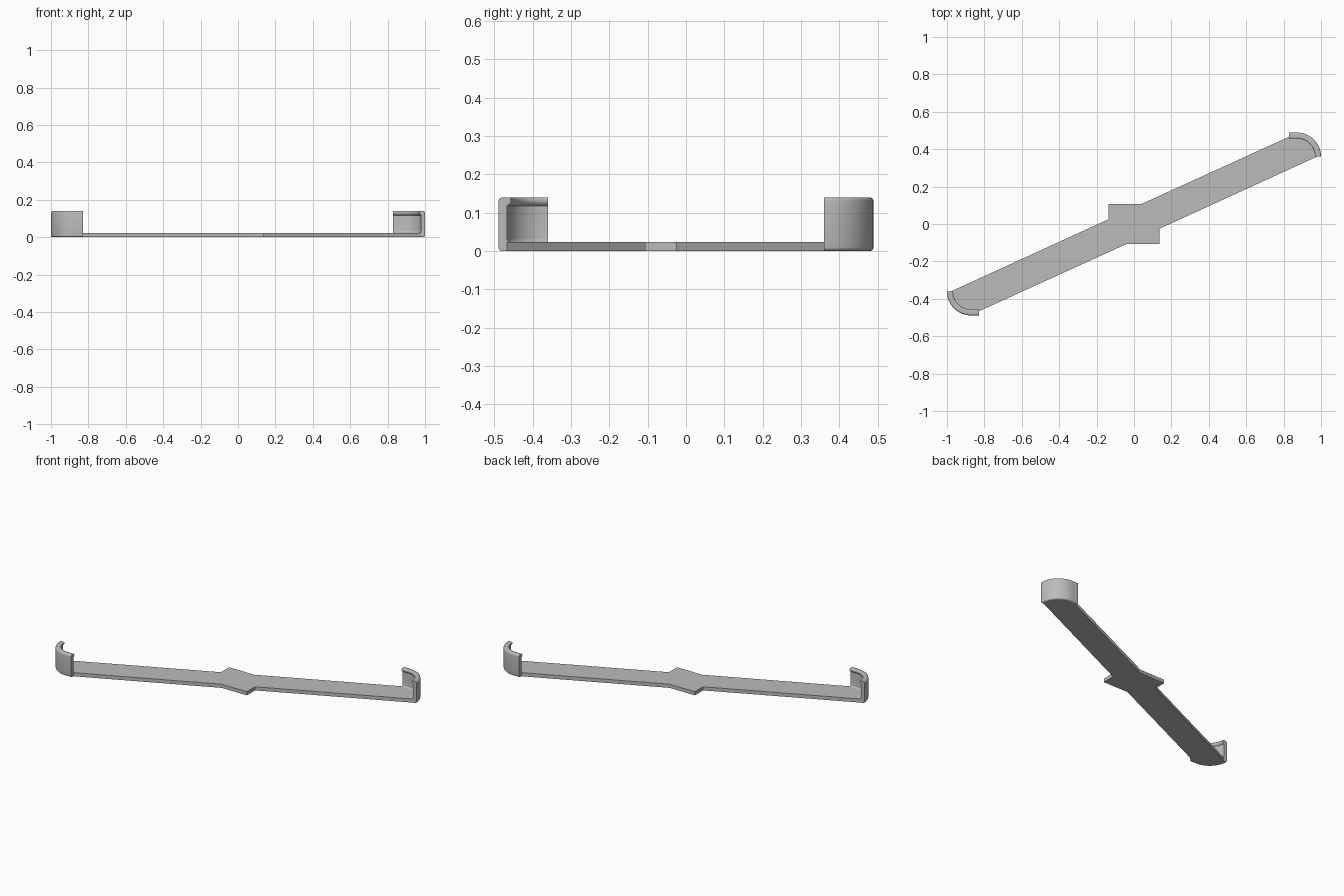
import bpy, bmesh, math

cube = bpy.data.objects.get("Cube")
if cube:
    bpy.data.objects.remove(cube, do_unlink=True)

# Single grey material
grey = bpy.data.materials.new("plain grey")
grey.use_nodes = True
colour = (0.5, 0.5, 0.5, 1)
grey.diffuse_color = colour
grey.node_tree.nodes["Principled BSDF"].inputs["Base Color"].default_value = colour

PLATE = 0.023    # plate thickness
WALL = 0.022     # clip wall thickness
HEIGHT = 0.14
RADIUS = 0.129
CENTRE = (0.871, 0.36)
STEPS = 20


def clip_path(inset):
    """Plan of the clip, moved inwards: short straight, then quarter arc."""
    r = RADIUS - inset
    points = [(0.83, CENTRE[1] + r)]
    for i in range(STEPS + 1):
        a = math.pi / 2 * (1 - i / STEPS)
        points.append((CENTRE[0] + r * math.cos(a), CENTRE[1] + r * math.sin(a)))
    return points


def finish(name, bm):
    bmesh.ops.recalc_face_normals(bm, faces=bm.faces)
    mesh = bpy.data.meshes.new(name)
    bm.to_mesh(mesh)
    bm.free()
    mesh.materials.append(grey)
    obj = bpy.data.objects.new(name, mesh)
    bpy.context.collection.objects.link(obj)
    bpy.ops.object.select_all(action="DESELECT")
    obj.select_set(True)
    bpy.context.view_layer.objects.active = obj
    bpy.ops.object.shade_smooth_by_angle(angle=math.radians(35))
    return obj


# Base plate: half outline, repeated by a half turn
half = [(-0.137, 0.107), (0.04, 0.107)] + clip_path(WALL) + [(0.137, -0.025)]
outline = half + [(-x, -y) for x, y in half]
bm = bmesh.new()
face = bm.faces.new([bm.verts.new((x, y, 0)) for x, y in outline])
top = bmesh.ops.extrude_face_region(bm, geom=[face])["geom"]
bmesh.ops.translate(bm, vec=(0, 0, PLATE),
                    verts=[v for v in top if isinstance(v, bmesh.types.BMVert)])
finish("base_plate", bm)


# Clip wall section as (inset, height): rounded outside, foot fillet, top lip
def corner(cx, cz, r, start, end, n=5):
    angles = [math.radians(start + (end - start) * i / n) for i in range(n + 1)]
    return [(cx + r * math.cos(a), cz + r * math.sin(a)) for a in angles]


R = 0.01
section = [(WALL, 0)]
section += corner(R, R, R, 270, 180)
section += corner(R, HEIGHT - R, R, 180, 90)
section += corner(0.026, HEIGHT - 0.006, 0.006, 90, 0)
section += [(0.032, 0.128), (0.029, 0.123), (WALL, 0.117)]
section += corner(WALL + R, PLATE + R, R, 180, 270)
section += [(WALL, PLATE)]


# Clips: the section swept along the plan, one at each end
def make_clip(name, side):
    bm = bmesh.new()
    rows = [[bm.verts.new((side * x, side * y, z)) for x, y in clip_path(d)]
            for d, z in section]
    for i, row in enumerate(rows):
        nxt = rows[(i + 1) % len(rows)]
        for j in range(len(row) - 1):
            bm.faces.new((row[j], row[j + 1], nxt[j + 1], nxt[j]))
    for end in (0, -1):
        bm.faces.new([row[end] for row in rows])
    finish(name, bm)


make_clip("left_end_clip", 1)
make_clip("right_end_clip", -1)
